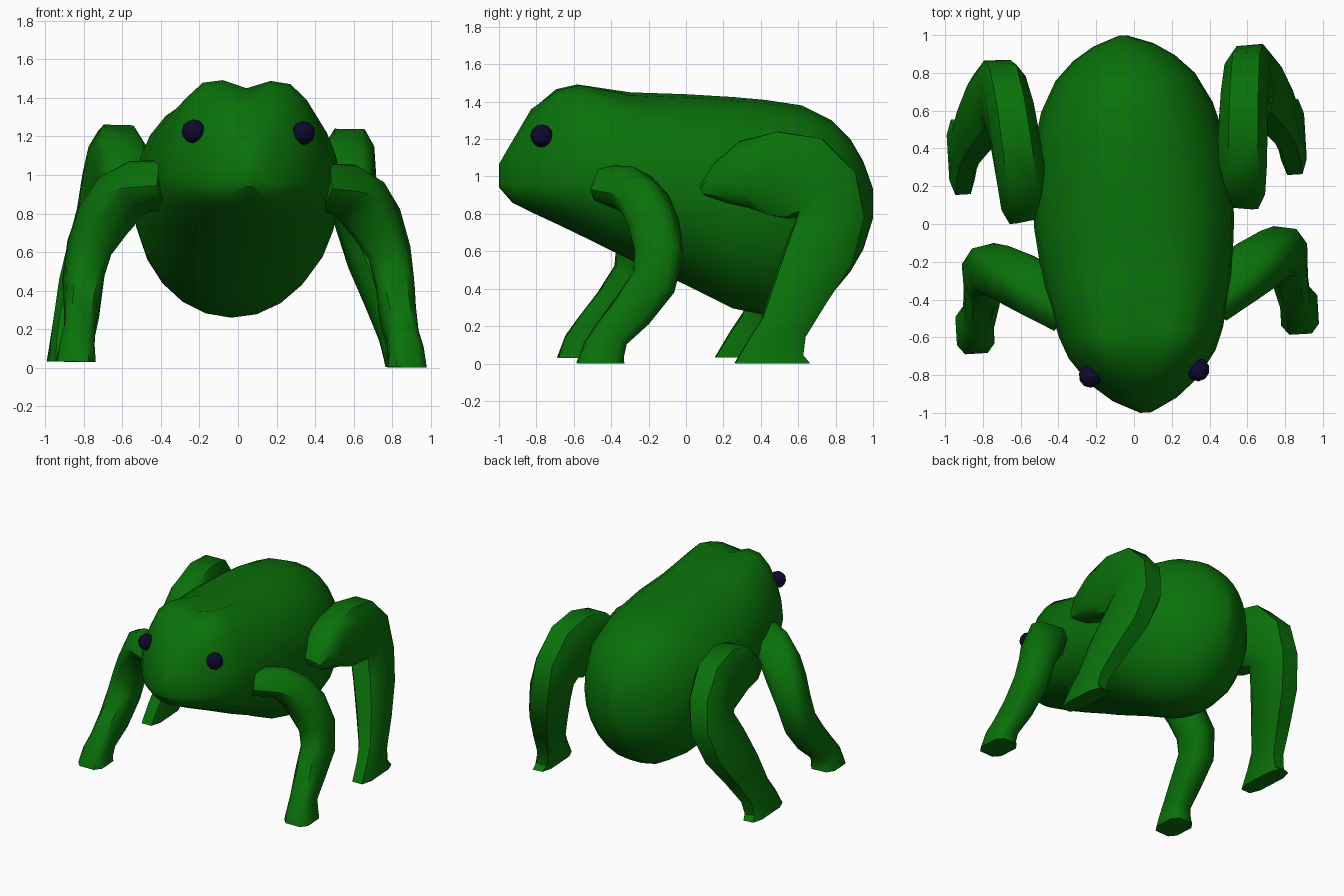
import bpy, bmesh, math
from mathutils import Vector, Matrix

if "Cube" in bpy.data.objects:
    bpy.data.objects.remove(bpy.data.objects["Cube"])


def material(name, rgb):
    m = bpy.data.materials.new(name)
    m.diffuse_color = (*rgb, 1)
    m.use_nodes = True
    m.node_tree.nodes["Principled BSDF"].inputs["Base Color"].default_value = m.diffuse_color
    return m


green = material("skin_green", (0.003, 0.165, 0.003))
navy = material("eye_navy", (0.004, 0.003, 0.03))

# Whole animal stands turned and leaning very slightly
POSE = (Matrix.Translation((0, 0, 0.85)) @ Matrix.Rotation(0.06, 4, 'Z')
        @ Matrix.Rotation(0.017, 4, 'Y') @ Matrix.Translation((0, 0, -0.85)))


def finish(name, bm, mat, angle):
    bmesh.ops.recalc_face_normals(bm, faces=bm.faces)
    me = bpy.data.meshes.new(name)
    bm.to_mesh(me)
    bm.free()
    me.transform(POSE)
    me.materials.append(mat)
    ob = bpy.data.objects.new(name, me)
    bpy.context.collection.objects.link(ob)
    bpy.ops.object.select_all(action='DESELECT')
    ob.select_set(True)
    bpy.context.view_layer.objects.active = ob
    if angle:
        bpy.ops.object.shade_smooth_by_angle(angle=math.radians(angle))
    return ob


def loft(name, rings, mat, angle):
    """Skin a list of equal-length rings and cap both ends."""
    bm = bmesh.new()
    vr = [[bm.verts.new(p) for p in r] for r in rings]
    n = len(vr[0])
    for a, b in zip(vr, vr[1:]):
        for i in range(n):
            j = (i + 1) % n
            bm.faces.new((a[i], a[j], b[j], b[i]))
    bm.faces.new(vr[0])
    bm.faces.new(vr[-1])
    return finish(name, bm, mat, angle)


# Body: cross-sections as y, top, widest height, bottom, half width
SECTIONS = [
    (-1.00, 1.07, 0.97, 0.94, 0.03),
    (-0.93, 1.19, 0.96, 0.86, 0.17),
    (-0.83, 1.36, 0.97, 0.81, 0.29),
    (-0.69, 1.465, 0.98, 0.745, 0.39),
    (-0.575, 1.49, 0.99, 0.69, 0.435),
    (-0.30, 1.45, 0.98, 0.555, 0.50),
    (0.00, 1.44, 0.93, 0.42, 0.53),
    (0.25, 1.425, 0.87, 0.295, 0.53),
    (0.42, 1.41, 0.85, 0.26, 0.51),
    (0.62, 1.38, 0.84, 0.28, 0.455),
    (0.78, 1.30, 0.84, 0.37, 0.37),
    (0.88, 1.20, 0.84, 0.49, 0.27),
    (0.95, 1.08, 0.85, 0.61, 0.16),
    (1.00, 0.94, 0.86, 0.77, 0.02),
]


def body_ring(y, top, mid, bot, w, n=24):
    ring = []
    for i in range(n):
        a = 2 * math.pi * i / n
        s, c = math.sin(a), math.cos(a)
        p = 0.93 if c > 0 else 1.0
        x = w * math.copysign(abs(s) ** p, s)
        z = mid + (top - mid if c > 0 else mid - bot) * math.copysign(abs(c) ** p, c)
        if -0.7 < y < -0.5:                 # brow bumps with a groove between
            k = min(i, n - i)
            if k < 4:
                z = (top - 0.04, top, top - 0.015, z + 0.04)[k]
        ring.append((x, y, z))
    return ring


loft("body", [body_ring(*s) for s in SECTIONS], green, 35)

# Legs: path points as x, y, z, half width, half depth
FRONT_LEG = [
    (0.38, -0.43, 0.95, 0.12, 0.10),
    (0.54, -0.315, 0.93, 0.135, 0.115),
    (0.63, -0.26, 0.87, 0.135, 0.12),
    (0.71, -0.215, 0.76, 0.125, 0.125),
    (0.78, -0.19, 0.61, 0.105, 0.125),
    (0.81, -0.22, 0.45, 0.10, 0.12),
    (0.82, -0.34, 0.29, 0.09, 0.11),
    (0.84, -0.45, 0.17, 0.08, 0.095),
    (0.855, -0.49, 0.09, 0.09, 0.11),
    (0.86, -0.51, 0.017, 0.10, 0.125),
]
HIND_LEG = [
    (0.56, 0.06, 0.94, 0.10, 0.03),
    (0.575, 0.15, 0.975, 0.125, 0.11),
    (0.585, 0.28, 1.02, 0.13, 0.18),
    (0.60, 0.44, 1.025, 0.13, 0.225),
    (0.62, 0.60, 1.00, 0.125, 0.23),
    (0.645, 0.70, 0.91, 0.12, 0.205),
    (0.67, 0.735, 0.79, 0.12, 0.175),
    (0.73, 0.67, 0.60, 0.11, 0.18),
    (0.80, 0.56, 0.39, 0.095, 0.15),
    (0.85, 0.47, 0.20, 0.075, 0.125),
    (0.87, 0.43, 0.10, 0.07, 0.15),
    (0.88, 0.41, 0.017, 0.068, 0.20),
]
K = 0.6   # corner chamfer of the leg outline
OUTLINE = [(1, -K), (1, K), (K, 1), (-K, 1), (-1, K), (-1, -K), (-K, -1), (K, -1)]


def leg(name, path, ref_start, side):
    pts = [Vector(p[:3]) for p in path]
    last = len(pts) - 1
    rings = []
    for i, p in enumerate(path):
        t = (pts[min(i + 1, last)] - pts[max(i - 1, 0)]).normalized()
        if i == last:                       # flat sole
            t = Vector((0, 0, -1))
        ref = ref_start.lerp(Vector((1, 0, 0)), min(1, i / last * 1.5))
        u = (ref - ref.dot(t) * t).normalized()
        v = t.cross(u)
        ring = [pts[i] + u * a * p[3] + v * b * p[4] for a, b in OUTLINE]
        rings.append([(q.x * side, q.y, q.z) for q in ring])
    loft(name, rings, green, 50)


for side, label in ((1, "right"), (-1, "left")):
    leg("front_leg_" + label, FRONT_LEG, Vector((0.8, -0.5, 0.3)), side)
    leg("hind_leg_" + label, HIND_LEG, Vector((1, 0, 0)), side)

    # Eyes: small faceted balls on the sides of the head
    bm = bmesh.new()
    bmesh.ops.create_icosphere(bm, subdivisions=2, radius=0.062)
    bmesh.ops.translate(bm, verts=bm.verts, vec=(0.285 * side, -0.79, 1.222))
    finish("eye_" + label, bm, navy, 0)
